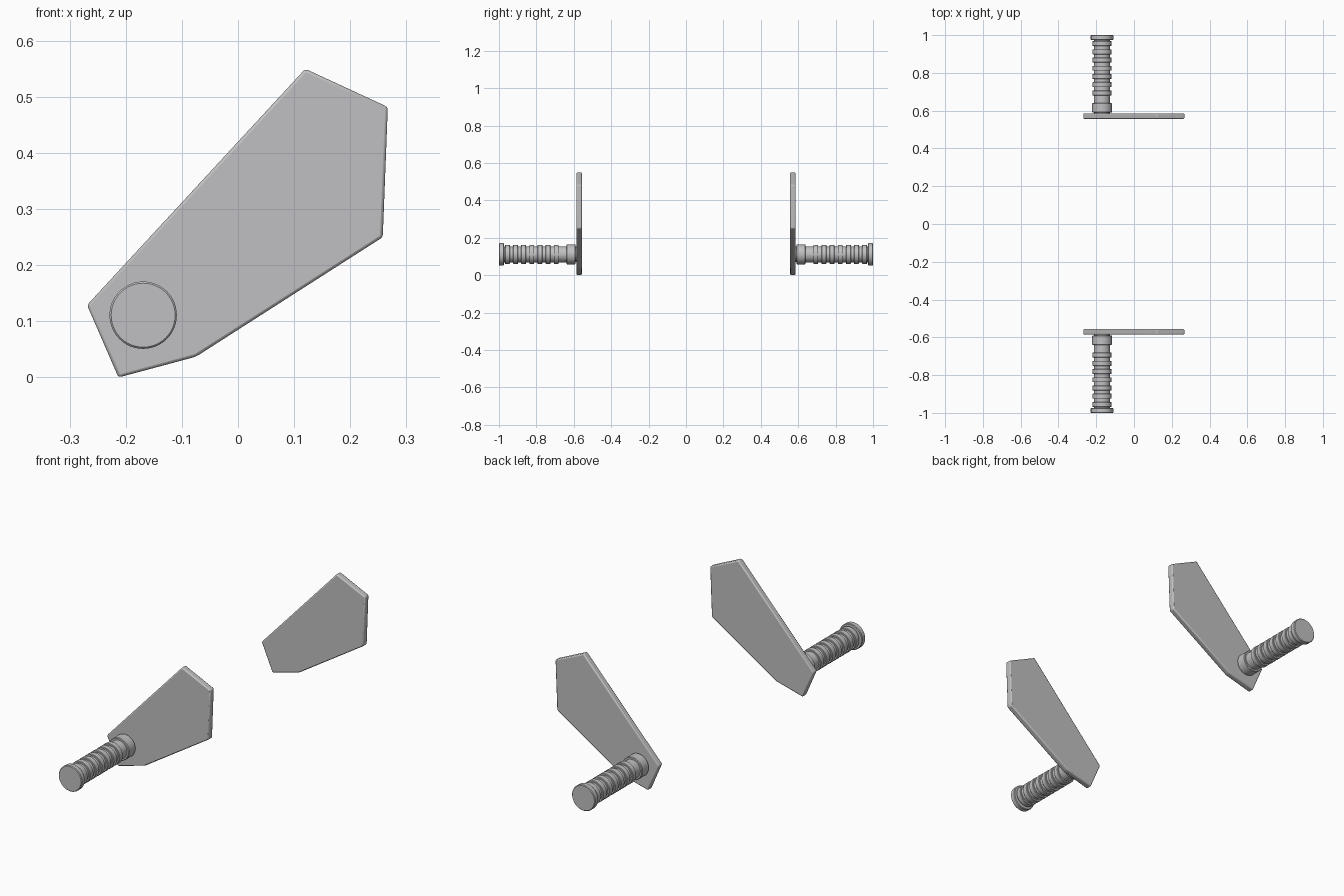
import bpy, bmesh, math

if "Cube" in bpy.data.objects:
    bpy.data.objects.remove(bpy.data.objects["Cube"])

grey = bpy.data.materials.new("light grey")
grey.diffuse_color = (0.53, 0.53, 0.54, 1)
grey.use_nodes = True
grey.node_tree.nodes["Principled BSDF"].inputs["Base Color"].default_value = grey.diffuse_color

CX, CZ = -0.169, 0.111   # handle axis


def finish(name, bm, bevel):
    bmesh.ops.recalc_face_normals(bm, faces=bm.faces)
    me = bpy.data.meshes.new(name)
    bm.to_mesh(me)
    bm.free()
    me.materials.append(grey)
    ob = bpy.data.objects.new(name, me)
    bpy.context.collection.objects.link(ob)
    bpy.context.view_layer.objects.active = ob
    ob.select_set(True)
    bpy.ops.object.shade_smooth_by_angle(angle=math.radians(35))
    ob.select_set(False)
    if bevel:
        b = ob.modifiers.new("bevel", 'BEVEL')
        b.width = bevel
        b.segments = 2
        b.limit_method = 'ANGLE'
        b.angle_limit = math.radians(15)
    # matching part on the other side
    m = ob.modifiers.new("mirror", 'MIRROR')
    m.use_axis = (False, True, False)
    m.use_mirror_merge = False


def lathe(name, profile, n=48):
    """Solid of revolution around the handle axis; profile = (radius, y)."""
    bm = bmesh.new()
    rings = []
    for r, y in profile:
        rings.append([bm.verts.new((CX + r * math.cos(2 * math.pi * i / n), y,
                                    CZ + r * math.sin(2 * math.pi * i / n)))
                      for i in range(n)])
    for a, b in zip(rings, rings[1:]):
        for i in range(n):
            j = (i + 1) % n
            bm.faces.new((a[i], a[j], b[j], b[i]))
    bm.faces.new(rings[0])
    bm.faces.new(rings[-1])
    finish(name, bm, 0)


# flat crank plates
outline = [(-0.269, 0.129), (-0.213, 0.0), (-0.075, 0.037),
           (0.258, 0.25), (0.267, 0.482), (0.12, 0.55)]
bm = bmesh.new()
face = bm.faces.new([bm.verts.new((x, 0.557, z)) for x, z in outline])
ext = bmesh.ops.extrude_face_region(bm, geom=[face])
bmesh.ops.translate(bm, vec=(0, 0.029, 0),
                    verts=[v for v in ext["geom"] if isinstance(v, bmesh.types.BMVert)])
finish("crank_plate", bm, 0.005)

# collar next to the plate
lathe("handle_collar", [(0.042, 0.575), (0.042, 0.59), (0.050, 0.59), (0.053, 0.593),
                        (0.053, 0.637), (0.050, 0.64), (0.04, 0.64)])

# ribbed grip: seven raised rings on a plain core
profile = [(0.043, 0.635)]
for k in range(7):
    c = 0.694 + k * 0.0435
    profile += [(0.043, c - 0.013), (0.049, c - 0.013), (0.051, c - 0.011),
                (0.051, c + 0.011), (0.049, c + 0.013), (0.043, c + 0.013)]
profile.append((0.043, 0.98))
lathe("handle_grip", profile)

# end cap
lathe("handle_end_cap", [(0.04, 0.974), (0.057, 0.974), (0.06, 0.977),
                         (0.06, 0.997), (0.057, 1.0)])
